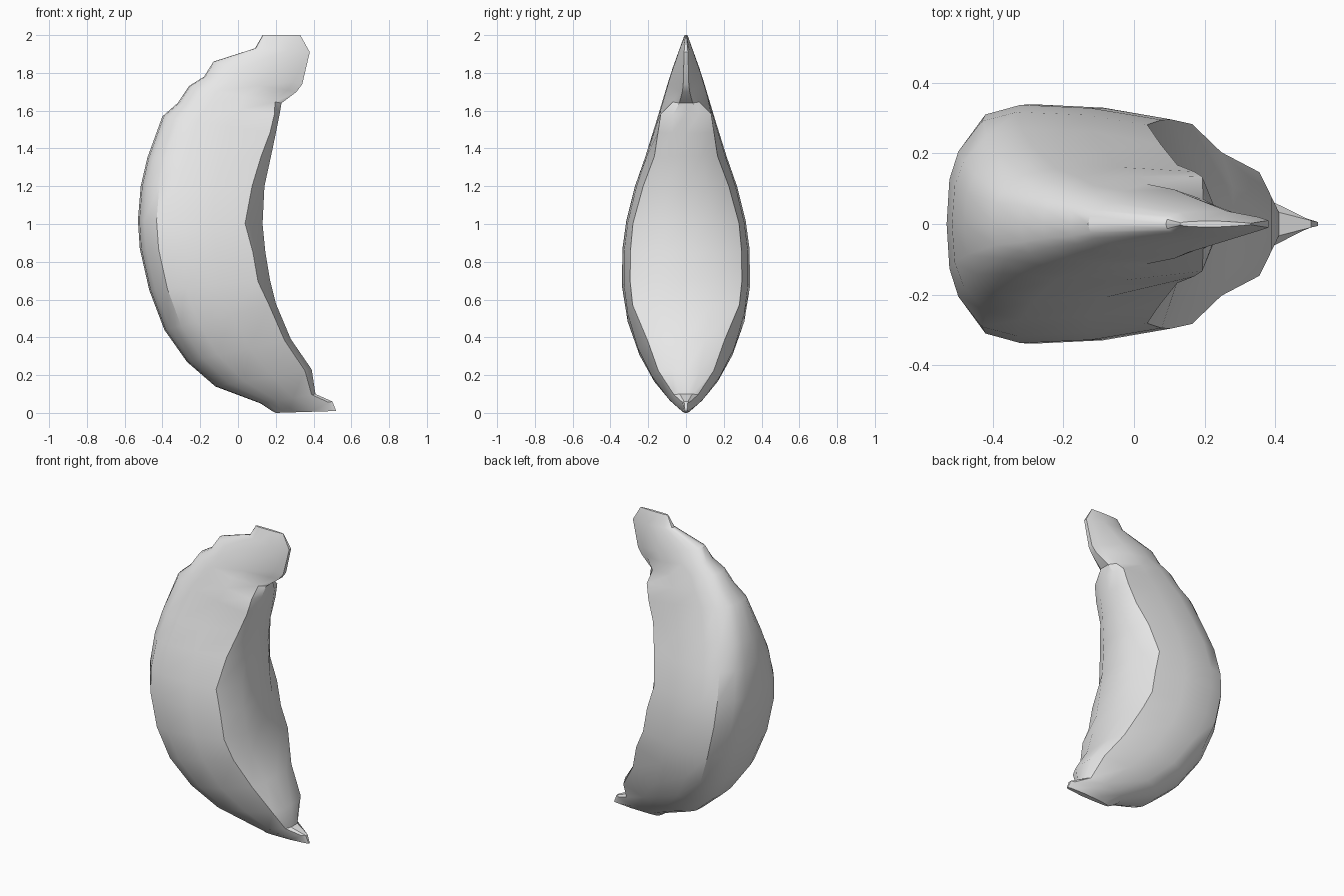
import bpy
import bmesh
from math import radians
from mathutils import Vector


def remove_default_cube():
    cube = bpy.data.objects.get("Cube")
    if cube:
        bpy.data.objects.remove(cube, do_unlink=True)


def flat_material(name, colour):
    material = bpy.data.materials.new(name)
    material.use_nodes = True
    material.diffuse_color = colour
    shader = next(n for n in material.node_tree.nodes if n.type == 'BSDF_PRINCIPLED')
    shader.inputs["Base Color"].default_value = colour
    return material


# Half thickness of the body by height: broad belly, wedge tip, pinched base
THICKNESS = ((0, .01), (.05, .07), (.12, .14), (.25, .22), (.4, .29), (.6, .335),
             (.8, .345), (1, .32), (1.2, .27), (1.4, .2), (1.6, .14), (1.8, .08), (2, .008))


def half_thickness(height):
    height = min(max(height, THICKNESS[0][0]), THICKNESS[-1][0])
    for (low, a), (high, b) in zip(THICKNESS, THICKNESS[1:]):
        if height <= high:
            return a + (b - a) * (height - low) / (high - low)


# Outer edge x, z; inner edge x, z; crease position; crease thickness
RINGS = (
    (.13, 2, .33, 2, .9, .5),
    (.09, 1.93, .38, 1.91, .9, .5),
    (-.13, 1.86, .34, 1.74, .9, .3),
    (-.18, 1.78, .31, 1.7, .9, .35),
    (-.26, 1.73, .23, 1.64, .93, .55),
    (-.32, 1.64, .22, 1.58, .95, .92),
    (-.4, 1.57, .2, 1.48, .95, .85),
    (-.48, 1.35, .175, 1.36, .92, .78),
    (-.515, 1.2, .14, 1.2, .9, .84),
    (-.53, 1.02, .13, 1, .86, .88),
    (-.52, .87, .145, .85, .9, .87),
    (-.47, .65, .17, .7, .9, .87),
    (-.39, .44, .2, .58, .94, .86),
    (-.27, .27, .28, .39, .94, .72),
    (-.12, .14, .39, .23, .93, .72),
    (.12, .05, .41, .1, .93, .55),
    (.18, .01, .5, .06, .93, .25),
    (.2, 0, .52, .01, .93, .5),
)


def cross_section(outer, inner, crease, crease_width):
    """Closed loop from the outer edge, round one cheek, and back along the other."""
    profile = [(0, 0), (.012, .4), (.05, .65), (.15, .92), (.3, 1), (.6, .97),
               (crease, crease_width), (1, crease_width * .5), (1, 0)]
    cheek = []
    for along, width in profile:
        point = outer.lerp(inner, along)
        point.y = half_thickness(point.z) * width
        cheek.append(point)
    mirrored = [Vector((p.x, -p.y, p.z)) for p in reversed(cheek[1:-1])]
    return cheek + mirrored


def loft(name, sections, material):
    bm = bmesh.new()
    loops = [[bm.verts.new(point) for point in section] for section in sections]
    for upper, lower in zip(loops, loops[1:]):
        for i in range(len(upper)):
            j = (i + 1) % len(upper)
            bm.faces.new((upper[i], upper[j], lower[j], lower[i]))
    bm.faces.new(loops[0])
    bm.faces.new(reversed(loops[-1]))
    bmesh.ops.recalc_face_normals(bm, faces=bm.faces)
    mesh = bpy.data.meshes.new(name)
    bm.to_mesh(mesh)
    bm.free()
    mesh.materials.append(material)
    body = bpy.data.objects.new(name, mesh)
    bpy.context.collection.objects.link(body)
    return body


remove_default_cube()
grey = flat_material("plain grey", (.8, .8, .8, 1))

# Curved body with its flat inner side and thin tips
sections = []
for ox, oz, ix, iz, crease, crease_width in RINGS:
    sections.append(cross_section(Vector((ox, 0, oz)), Vector((ix, 0, iz)),
                                  crease, crease_width))
body = loft("curved_body", sections, grey)

# Smooth cheeks, crisp creases
bpy.ops.object.select_all(action='DESELECT')
body.select_set(True)
bpy.context.view_layer.objects.active = body
bpy.ops.object.shade_smooth_by_angle(angle=radians(35))
